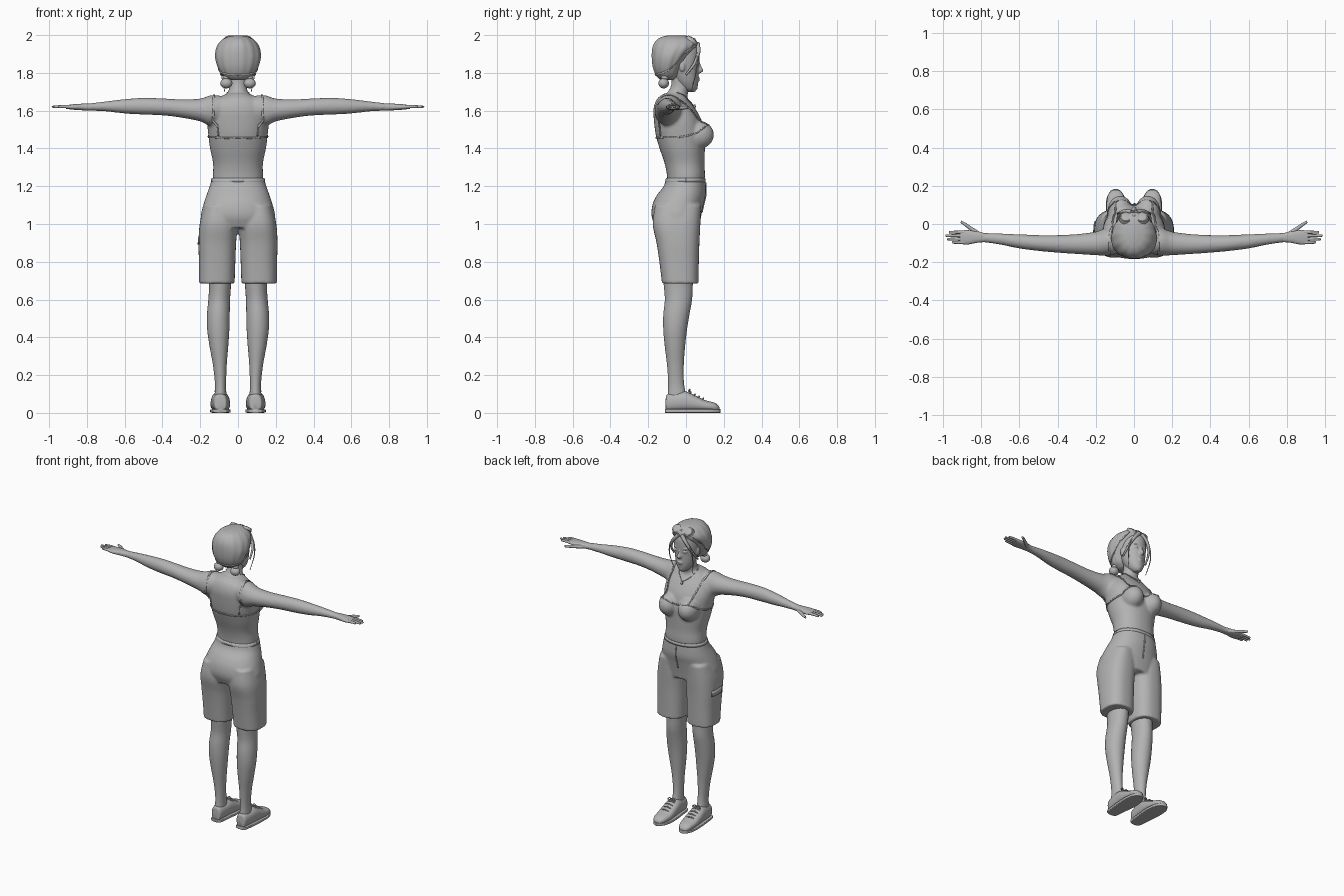
import bpy, bmesh, math
from mathutils import Vector, Matrix

cube = bpy.data.objects.get("Cube")
if cube:
    bpy.data.objects.remove(cube, do_unlink=True)

grey = bpy.data.materials.new("plain grey")
grey.use_nodes = True
colour = (0.45, 0.45, 0.45, 1)
grey.diffuse_color = colour
grey.node_tree.nodes["Principled BSDF"].inputs["Base Color"].default_value = colour
SIDES = (1, -1)


def smooth_path(rows, steps=5):
    """Catmull-Rom interpolation through rows of equal length."""
    rows = [Vector(r) for r in rows]
    pts = [2 * rows[0] - rows[1]] + rows + [2 * rows[-1] - rows[-2]]
    out = []
    for a, b, c, d in zip(pts, pts[1:], pts[2:], pts[3:]):
        for i in range(steps):
            t = i / steps
            out.append(0.5 * (2 * b + (c - a) * t + (2 * a - 5 * b + 4 * c - d) * t * t
                              + (3 * b - a - 3 * c + d) * t ** 3))
    return out + [rows[-1]]


def loft(bm, axis, rows, s=1, power=2, ripple=0, waves=14, sides=40):
    """Skin rounded sections; row = position, then low/high of the two other axes."""
    others = [k for k in range(3) if k != axis]
    rings = []
    for t, a0, a1, b0, b1 in smooth_path(rows):
        ring = []
        for i in range(sides):
            ang = math.tau * i / sides
            c, n = math.cos(ang), math.sin(ang)
            k = 1 + ripple * math.cos(waves * ang)
            p = [0, 0, 0]
            p[axis] = t
            p[others[0]] = (a0 + a1) / 2 + (a1 - a0) / 2 * k * math.copysign(abs(c) ** (2 / power), c)
            p[others[1]] = (b0 + b1) / 2 + (b1 - b0) / 2 * k * math.copysign(abs(n) ** (2 / power), n)
            p[0] *= s
            ring.append(bm.verts.new(p))
        rings.append(ring)
    for lo, hi in zip(rings, rings[1:]):
        for i in range(sides):
            j = (i + 1) % sides
            bm.faces.new((lo[i], lo[j], hi[j], hi[i]))
    bm.faces.new(rings[0])
    bm.faces.new(rings[-1])


def even(rows):
    """Rows given by half width, symmetric about x = 0."""
    return [(z, -w, w, y0, y1) for z, w, y0, y1 in rows]


def ball(bm, centre, radii):
    m = Matrix.Translation(centre) @ Matrix.Diagonal((*radii, 1))
    bmesh.ops.create_uvsphere(bm, u_segments=24, v_segments=14, radius=1, matrix=m)


def link(name, mesh):
    mesh.materials.clear()
    mesh.materials.append(grey)
    mesh.polygons.foreach_set("use_smooth", [True] * len(mesh.polygons))
    mesh.set_sharp_from_angle(angle=math.radians(45))
    ob = bpy.data.objects.new(name, mesh)
    bpy.context.collection.objects.link(ob)
    return ob


def finish(name, bm, voxel=0, relax=0):
    """Turn a bmesh into an object, optionally fusing its parts into one skin."""
    bmesh.ops.recalc_face_normals(bm, faces=bm.faces[:])
    mesh = bpy.data.meshes.new(name)
    bm.to_mesh(mesh)
    bm.free()
    ob = link(name, mesh)
    if voxel:
        fuse = ob.modifiers.new("fuse", 'REMESH')
        fuse.mode, fuse.voxel_size, fuse.use_smooth_shade = 'VOXEL', voxel, True
        soft = ob.modifiers.new("soften", 'SMOOTH')
        soft.factor, soft.iterations = 0.5, relax
    return ob


def tube(name, points, radius, tip=0.6, s=1):
    """Round strand along a smooth path, thinning to its tip."""
    cu = bpy.data.curves.new(name, 'CURVE')
    cu.dimensions, cu.bevel_depth, cu.bevel_resolution, cu.use_fill_caps = '3D', radius, 3, True
    path = smooth_path(points)
    sp = cu.splines.new('POLY')
    sp.points.add(len(path) - 1)
    for i, (pt, p) in enumerate(zip(sp.points, path)):
        pt.co = (p.x * s, p.y, p.z, 1)
        pt.radius = 1 + (tip - 1) * i / (len(path) - 1)
    tmp = bpy.data.objects.new(name, cu)
    mesh = bpy.data.meshes.new_from_object(tmp)
    bpy.data.objects.remove(tmp)
    link(name, mesh)


def ribbon(name, points, across, target, s=1):
    """Thin band laid on the surface of another part."""
    bm = bmesh.new()
    w = Vector(across)
    pairs = []
    for p in smooth_path(points, 8):
        pairs.append([bm.verts.new(((q.x) * s, q.y, q.z)) for q in (p - w, p + w)])
    for a, b in zip(pairs, pairs[1:]):
        bm.faces.new((a[0], a[1], b[1], b[0]))
    ob = finish(name, bm)
    wrap = ob.modifiers.new("lay on", 'SHRINKWRAP')
    wrap.target, wrap.offset = target, 0.002
    thick = ob.modifiers.new("thickness", 'SOLIDIFY')
    thick.thickness, thick.offset = 0.005, 0


# Body: torso, bust, neck and arms fused into one skin
bm = bmesh.new()
loft(bm, 2, even([
    (1.18, .13, -.10, .09), (1.25, .133, -.10, .1), (1.32, .132, -.113, .098),
    (1.4, .148, -.14, .1), (1.47, .157, -.16, .1), (1.55, .163, -.17, .082),
    (1.61, .15, -.172, .05), (1.66, .115, -.155, .012), (1.69, .06, -.12, 0)]), power=2.2)
loft(bm, 2, even([(1.6, .075, -.14, .01), (1.68, .056, -.108, .008),
                  (1.73, .047, -.08, .022), (1.8, .05, -.075, .02)]))
for s in SIDES:
    ball(bm, (s * .072, .066, 1.472), (.066, .082, .075))
    loft(bm, 0, [
        (.06, -.15, -.02, 1.56, 1.675), (.14, -.165, -.02, 1.52, 1.682),
        (.2, -.163, -.04, 1.543, 1.664), (.3, -.157, -.053, 1.563, 1.66),
        (.4, -.15, -.058, 1.575, 1.665), (.5, -.141, -.058, 1.579, 1.668),
        (.6, -.128, -.054, 1.585, 1.661), (.7, -.108, -.049, 1.596, 1.649),
        (.8, -.094, -.047, 1.601, 1.637)], s)
body = finish("body", bm, .008, 6)

# Hands with fingers and thumb
for s, side in zip(SIDES, ("left", "right")):
    bm = bmesh.new()
    loft(bm, 0, [(.77, -.094, -.05, 1.601, 1.637), (.82, -.098, -.04, 1.602, 1.637),
                 (.87, -.107, -.032, 1.605, 1.634), (.91, -.104, -.036, 1.61, 1.629)], s, 2.4)
    finish(side + "_palm", bm)
    for name, y, tip in (("index", -.043, .967), ("middle", -.061, .982),
                         ("ring", -.079, .975), ("little", -.096, .95)):
        tube(f"{side}_{name}_finger", [(.88, y, 1.62), (.93, y, 1.622), (tip - .006, y, 1.62), (tip, y, 1.619)],
             .0095, .55, s)
    tube(side + "_thumb", [(.8, -.06, 1.615), (.84, -.033, 1.614), (.88, -.004, 1.616), (.905, .012, 1.617)],
         .013, .5, s)

# Shorts
bm = bmesh.new()
loft(bm, 2, even([(1.245, .138, -.105, .103), (1.2, .15, -.118, .105), (1.15, .168, -.156, .104),
                  (1.1, .184, -.178, .092), (1.04, .197, -.182, .08), (.98, .185, -.16, .07)]), power=2.2)
for s in SIDES:
    loft(bm, 2, [(1.1, .02, .18, -.165, .08), (1.0, .004, .203, -.176, .076), (.9, .01, .209, -.156, .071),
                 (.8, .014, .207, -.141, .068), (.685, .018, .206, -.127, .066)], s, 2.5)
shorts = finish("shorts", bm, .008, 3)
ribbon("waistband", [(.138 * math.cos(a), .103 * math.sin(a), 1.232)
                     for a in [math.tau * i / 16 for i in range(17)]], (0, 0, .01), shorts)
ribbon("fly_seam", [(0, .11, 1.22), (.004, .11, 1.15), (0, .09, 1.06)], (.003, 0, 0), shorts)
ribbon("pocket_flap", [(-.22, -.09, .91), (-.23, -.04, .91), (-.22, .02, .91)], (0, 0, .018), shorts)

# Legs and shoes
for s, side in zip(SIDES, ("left", "right")):
    bm = bmesh.new()
    loft(bm, 2, [(.76, .035, .16, -.125, .045), (.68, .037, .153, -.118, .036), (.6, .042, .157, -.112, .032),
                 (.52, .044, .164, -.12, .018), (.44, .046, .163, -.12, .005), (.35, .052, .15, -.112, -.005),
                 (.25, .06, .132, -.1, -.012), (.15, .063, .122, -.094, -.01), (.06, .06, .126, -.1, .01)], s)
    finish(side + "_leg", bm)
    bm = bmesh.new()
    loft(bm, 1, [(-.108, .075, .112, .012, .07), (-.1, .06, .126, .008, .098), (-.05, .051, .136, .008, .108),
                 (0, .045, .142, .008, .113), (.05, .042, .145, .008, .092), (.1, .043, .144, .008, .068),
                 (.15, .055, .136, .008, .054), (.172, .072, .12, .01, .038), (.178, .085, .108, .014, .026)],
         s, 2.3)
    finish(side + "_shoe", bm)
    bm = bmesh.new()
    loft(bm, 1, [(-.112, .075, .112, 0, .02), (-.1, .057, .13, 0, .02), (-.03, .048, .14, 0, .02),
                 (.06, .039, .147, 0, .02), (.13, .045, .144, 0, .02), (.17, .067, .125, 0, .02),
                 (.182, .085, .107, 0, .02)], s, 6)
    finish(side + "_sole", bm)
    for i in range(4):
        y, z = .02 + .022 * i, .11 - .011 * i
        tube(f"{side}_lace_{i}", [(.068, y, z - .008), (.094, y + .006, z), (.12, y, z - .008)], .004, 1, s)
    for end in (.065, .122):
        tube(side + "_lace_bow", [(.094, .014, .115), ((.094 + end) / 2, .02, .126),
                                  (end, .022, .114), (.094, .016, .112)], .003, 1, s)

# Head: face, nose, lips, eyelids and ears fused together
bm = bmesh.new()
loft(bm, 2, even([(1.7, .018, .005, .048), (1.72, .04, -.03, .06), (1.76, .061, -.06, .066),
                  (1.82, .075, -.09, .068), (1.88, .08, -.1, .072), (1.93, .074, -.1, .068),
                  (1.965, .05, -.08, .045)]))
loft(bm, 2, even([(1.865, .007, .04, .07), (1.835, .01, .04, .081), (1.812, .016, .04, .092),
                  (1.798, .012, .04, .076)]))
ball(bm, (0, .062, 1.772), (.021, .012, .006))
ball(bm, (0, .06, 1.761), (.018, .013, .006))
ball(bm, (0, .048, 1.722), (.02, .014, .014))
for s in SIDES:
    ball(bm, (s * .032, .057, 1.846), (.015, .012, .007))
    ball(bm, (s * .032, .058, 1.866), (.02, .012, .004))
    ball(bm, (s * .078, -.02, 1.835), (.009, .016, .028))
finish("head", bm, .004, 3)

# Gathered hair with two low buns and loose strands
bm = bmesh.new()
loft(bm, 2, even([(1.762, .045, -.135, -.06), (1.785, .08, -.158, -.035), (1.83, .106, -.176, -.012),
                  (1.885, .12, -.182, .022), (1.935, .113, -.178, .06), (1.97, .09, -.16, .056),
                  (1.99, .06, -.13, .03), (1.999, .02, -.09, -.01)]), ripple=.012, sides=84)
hair = finish("hair", bm)
for s, side in zip(SIDES, ("left", "right")):
    bm = bmesh.new()
    ball(bm, (s * .062, -.118, 1.745), (.032, .028, .027))
    ball(bm, (s * .06, -.112, 1.775), (.02, .02, .014))
    finish(side + "_hair_bun", bm)
    tube(side + "_fringe", [(.01, .06, 1.955), (.05, .066, 1.91), (.079, .045, 1.85), (.09, .0, 1.79)], .013, .4, s)
    tube(side + "_loose_strand", [(.03, .068, 1.94), (.075, .06, 1.88), (.087, .052, 1.8), (.07, .028, 1.7)],
         .006, .3, s)
    # Goggles pushed up on the hair
    bm = bmesh.new()
    tilt = Matrix.Translation((s * .042, .032, 1.972)) @ Matrix.Rotation(math.radians(-38), 4, 'X')
    bmesh.ops.create_cone(bm, cap_ends=True, segments=32, radius1=.036, radius2=.031, depth=.018, matrix=tilt)
    bmesh.ops.create_uvsphere(bm, u_segments=24, v_segments=12, radius=1,
                              matrix=tilt @ Matrix.Translation((0, 0, .008)) @ Matrix.Diagonal((.026, .026, .006, 1)))
    finish(side + "_goggle", bm)
    ribbon(side + "_goggle_strap", [(.07, .045, 1.955), (.115, 0, 1.89), (.11, -.08, 1.82),
                                    (.06, -.15, 1.79), (0, -.17, 1.785)], (0, .004, .008), hair, s)
    # Vest straps and neckline edges
    ribbon(side + "_vest_strap", [(.12, -.16, 1.46), (.13, -.165, 1.56), (.128, -.12, 1.68), (.125, -.05, 1.68),
                                  (.115, .05, 1.6), (.1, .12, 1.53)], (.005, 0, 0), body, s)
    ribbon(side + "_vest_neckline", [(.105, .12, 1.53), (.06, .12, 1.515), (0, .1, 1.495)], (0, 0, .004), body, s)
    ribbon(side + "_vest_side_edge", [(.105, .12, 1.53), (.15, .05, 1.48), (.165, -.03, 1.46),
                                      (.15, -.12, 1.455), (0, -.17, 1.455)], (0, 0, .004), body, s)
    ribbon(side + "_necklace", [(.06, -.05, 1.7), (.05, .01, 1.67), (0, .045, 1.63)], (0, 0, .002), body, s)
tube("goggle_bridge", [(-.015, .042, 1.977), (0, .044, 1.978), (.015, .042, 1.977)], .006, 1)
bm = bmesh.new()
ball(bm, (0, .046, 1.622), (.008, .006, .011))
finish("pendant", bm)
